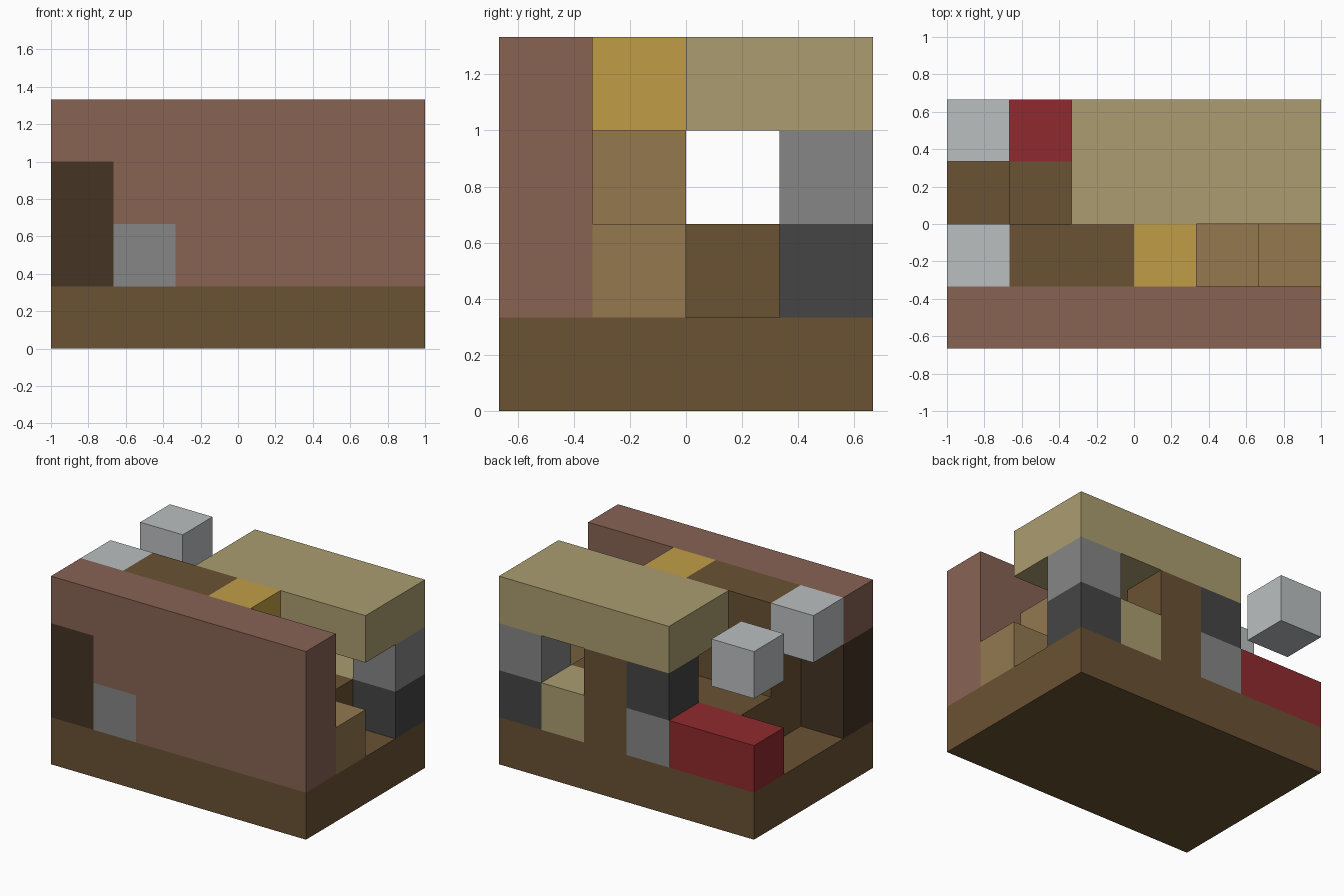
import bpy
import bmesh
from mathutils import Matrix, Vector

cube = bpy.data.objects.get("Cube")
if cube:
    bpy.data.objects.remove(cube, do_unlink=True)

CELL = 1 / 3
ORIGIN = Vector((-1, -2 * CELL, 0))


def linear(channel):
    c = channel / 255
    return c / 12.92 if c <= 0.04045 else ((c + 0.055) / 1.055) ** 2.4


def material(name, rgb):
    colour = [linear(c) for c in rgb] + [1]
    mat = bpy.data.materials.new(name)
    mat.use_nodes = True
    mat.diffuse_color = colour
    bsdf = mat.node_tree.nodes["Principled BSDF"]
    bsdf.inputs["Base Color"].default_value = colour
    bsdf.inputs["Roughness"].default_value = 0.9
    return mat


clay = material("clay brown", (136, 99, 84))
earth = material("earth brown", (106, 82, 51))
dark_wood = material("dark wood", (69, 52, 36))
stone = material("stone grey", (134, 134, 134))
dark_stone = material("dark grey", (69, 69, 69))
thatch = material("pale tan", (171, 157, 112))
gold = material("gold", (192, 158, 70))
plank = material("plank brown", (147, 120, 79))
silver = material("light grey", (187, 191, 192))
red = material("red", (143, 42, 46))


def block(name, mat, start, size=(1, 1, 1)):
    """Box given by its low corner and size, counted in grid cells."""
    start, size = Vector(start), Vector(size)
    bm = bmesh.new()
    bmesh.ops.create_cube(bm, size=1, matrix=Matrix.Diagonal((*(size * CELL), 1)))
    mesh = bpy.data.meshes.new(name)
    bm.to_mesh(mesh)
    bm.free()
    mesh.materials.append(mat)
    obj = bpy.data.objects.new(name, mesh)
    obj.location = ORIGIN + (start + size / 2) * CELL
    bpy.context.collection.objects.link(obj)


# Ground slab
block("ground", earth, (0, 0, 0), (6, 4, 1))

# Front wall, stepped around the door and the stone beside it
block("front_wall", clay, (2, 0, 1), (4, 1, 3))
block("wall_over_stone", clay, (1, 0, 2), (1, 1, 2))
block("wall_over_door", clay, (0, 0, 3))
block("door", dark_wood, (0, 0, 1), (1, 1, 2))
block("door_stone", stone, (1, 0, 1))

# Inner wall and raised floor
block("inner_wall", earth, (1, 1, 1), (2, 1, 3))
block("raised_floor", earth, (1, 2, 1), (4, 1, 1))

# Stairs climbing towards the inner wall, with a gold top step
for step in range(3):
    height = step + 1 if step < 2 else 2
    block(f"stair_{step + 1}", plank, (5 - step, 1, 1), (1, 1, height))
block("top_step", gold, (3, 1, 3))

# Back wall with its window
block("corner_base", dark_stone, (5, 3, 1))
block("corner_top", stone, (5, 3, 2))
block("window_sill", thatch, (4, 3, 1))
block("back_post", earth, (3, 3, 1), (1, 1, 2))
block("pillar_base", stone, (2, 3, 1))
block("pillar_top", dark_stone, (2, 3, 2))

# Roof slab, bench and the two hanging lamps
block("roof", thatch, (2, 2, 3), (4, 2, 1))
block("bench", red, (0, 3, 1), (2, 1, 1))
for name, row in (("front_lamp", 1), ("back_lamp", 3)):
    block(name, silver, (0, row, 3))
